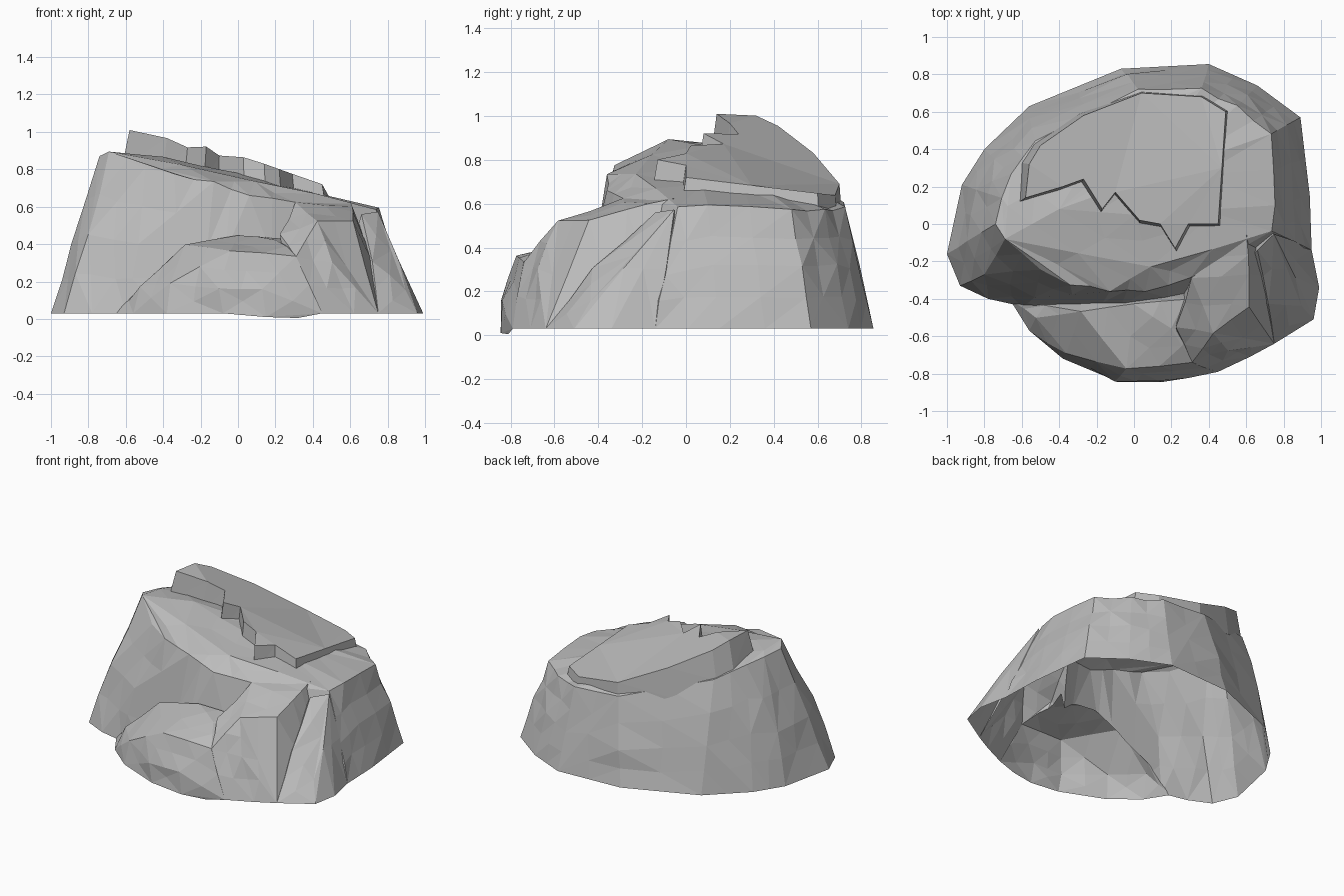
import bpy, bmesh, random
from mathutils import Vector

random.seed(4)
GROUND = 0.03

if "Cube" in bpy.data.objects:
    bpy.data.objects.remove(bpy.data.objects["Cube"])

stone = bpy.data.materials.new("grey_stone")
stone.use_nodes = True
stone_colour = (0.5, 0.5, 0.5, 1)
stone.diffuse_color = stone_colour
stone.node_tree.nodes["Principled BSDF"].inputs["Base Color"].default_value = stone_colour


def make_object(name, bm):
    """Turn a bmesh into a stone object in the scene."""
    bmesh.ops.recalc_face_normals(bm, faces=bm.faces[:])
    mesh = bpy.data.meshes.new(name)
    bm.to_mesh(mesh)
    bm.free()
    mesh.materials.append(stone)
    obj = bpy.data.objects.new(name, mesh)
    bpy.context.scene.collection.objects.link(obj)
    return obj


def boulder(name, base, upper, roughness=0.01):
    """Convex chunk of rock with a flat foot and chipped facets."""
    bm = bmesh.new()
    for x, y in base:
        bm.verts.new((x, y, GROUND))
    for point in upper:
        bm.verts.new(point)
    hull = bmesh.ops.convex_hull(bm, input=bm.verts[:])
    spare = set(hull["geom_interior"]) | set(hull["geom_unused"])
    bmesh.ops.delete(bm, geom=[v for v in spare if isinstance(v, bmesh.types.BMVert)],
                     context='VERTS')
    corners = set(bm.verts)
    long_edges = [e for e in bm.edges if e.calc_length() > 0.2]
    bmesh.ops.subdivide_edges(bm, edges=long_edges, cuts=1)
    bmesh.ops.triangulate(bm, faces=bm.faces[:])
    bm.normal_update()
    for v in bm.verts:
        if v not in corners and v.co.z > GROUND + 0.02:
            v.co += v.normal * random.uniform(-roughness, roughness)
    return make_object(name, bm)


# Main mass: foot outline and the sloping rim above it, listed in step
foot = [(-1, -.16), (-.92, .21), (-.8, .4), (-.56, .63), (-.07, .83),
        (.4, .855), (.66, .74), (.89, .57), (.94, .15), (.95, -.14)]
rim = [(-.74, 0, .87), (-.71, .14, .86), (-.66, .27, .84), (-.53, .45, .77),
       (.02, .725, .61), (.36, .72, .58), (.55, .63, .57), (.73, .48, .57),
       (.75, .1, .59), (.74, -.04, .59)]
bulge = []
for (x, y), top in zip(foot, rim):
    middle = Vector((x, y, GROUND)).lerp(Vector(top), random.uniform(.4, .55))
    bulge.append(middle * 1.01)
cliff_foot = [(-.93, -.33), (-.78, -.4), (-.6, -.44), (-.2, -.5), (.3, -.43)]
cliff_top = [(-.69, -.08, .895), (-.5, -.25, .81), (-.34, -.32, .77),
             (-.13, -.355, .73), (.06, -.36, .66), (.09, -.23, .74), (.3, -.28, .62)]
cliff_face = [(-.8, -.27, .45), (-.53, -.385, .4)]
crown = [(-.4, .08, .86), (0, .05, .78), (.3, -.1, .69)]
body = boulder("rock_body", foot + cliff_foot,
               rim + bulge + cliff_top + cliff_face + crown)

# Low ledge at the front
ledge = boulder(
    "front_ledge",
    [(.45, -.79), (-.38, -.72), (-.56, -.57), (-.66, -.41), (.4, -.3), (-.3, -.3)],
    [(.15, -.845, .01), (-.08, -.845, GROUND), (.32, -.81, .005),
     (.13, -.84, .16), (-.1, -.835, .16), (-.36, -.69, .19), (-.52, -.5, .17),
     (-.04, -.77, .36), (.31, -.74, .335), (.2, -.56, .43), (.28, -.4, .43),
     (0, -.43, .44), (-.28, -.47, .39)])

# Higher terrace at the front corner
terrace = boulder(
    "corner_terrace",
    [(.3, -.77), (.45, -.79), (.62, -.71), (.75, -.64), (.84, -.3), (.3, -.2)],
    [(.425, -.59, .53), (.61, -.44, .52), (.62, -.27, .58), (.6, -.06, .62),
     (.31, -.29, .62), (.23, -.55, .45), (.31, -.74, .33), (.5, -.67, .3)])

# Buttress leaning against the side
buttress = boulder(
    "side_buttress",
    [(.99, -.34), (.96, -.51), (.75, -.64), (.95, -.14), (.5, -.3), (.6, 0)],
    [(.66, -.14, .56), (.84, -.2, .31), (.72, -.42, .3), (.9, -.44, .16),
     (.75, -.05, .58)])


# Cap slab with a jagged front edge
def slab_height(x, y):
    slope = .88 - .36 * x - .25 * max(y, 0)
    return min(1.01, max(.72 - .12 * y, slope))


back_edge = [(.45, 0), (.47, .3), (.49, .6), (.36, .68), (.04, .7), (-.27, .58),
             (-.5, .42), (-.56, .32), (-.58, .14)]
jagged_edge = [(-.38, .2), (-.27, .24), (-.17, .08), (-.1, .17), (.03, .02),
               (.14, 0), (.22, -.13), (.29, 0)]
bm = bmesh.new()
outline = [bm.verts.new((x, y, slab_height(x, y))) for x, y in back_edge + jagged_edge]
top_face = bm.faces.new(outline)
sides = bmesh.ops.extrude_face_region(bm, geom=[top_face], use_keep_orig=True)
for v in sides["geom"]:
    if isinstance(v, bmesh.types.BMVert):
        v.co.x *= 1.07
        v.co.y = v.co.y * 1.02 - (.03 if v.co.y < .25 else 0)
        v.co.z -= .2
bmesh.ops.triangulate(bm, faces=bm.faces[:])
slab = make_object("cap_slab", bm)

# Fuse the chunks into one shell
parts = [ledge, terrace, buttress, slab]
for part in parts:
    fuse = body.modifiers.new("fuse_" + part.name, 'BOOLEAN')
    fuse.operation = 'UNION'
    fuse.solver = 'EXACT'
    fuse.object = part
bpy.context.view_layer.update()
fused = body.evaluated_get(bpy.context.evaluated_depsgraph_get())
bm = bmesh.new()
bm.from_mesh(fused.to_mesh())
for part in parts:
    bpy.data.objects.remove(part)

# Open the underside so the rock is a hollow shell
bm.normal_update()
underside = [f for f in bm.faces
             if f.normal.z < -.8 and f.calc_center_median().z < GROUND + .03]
bmesh.ops.delete(bm, geom=underside, context='FACES')
body.modifiers.clear()
bm.to_mesh(body.data)
bm.free()
body.data.materials.clear()
body.data.materials.append(stone)
for polygon in body.data.polygons:
    polygon.material_index = 0
    polygon.use_smooth = False
body.name = "rock_shell"
